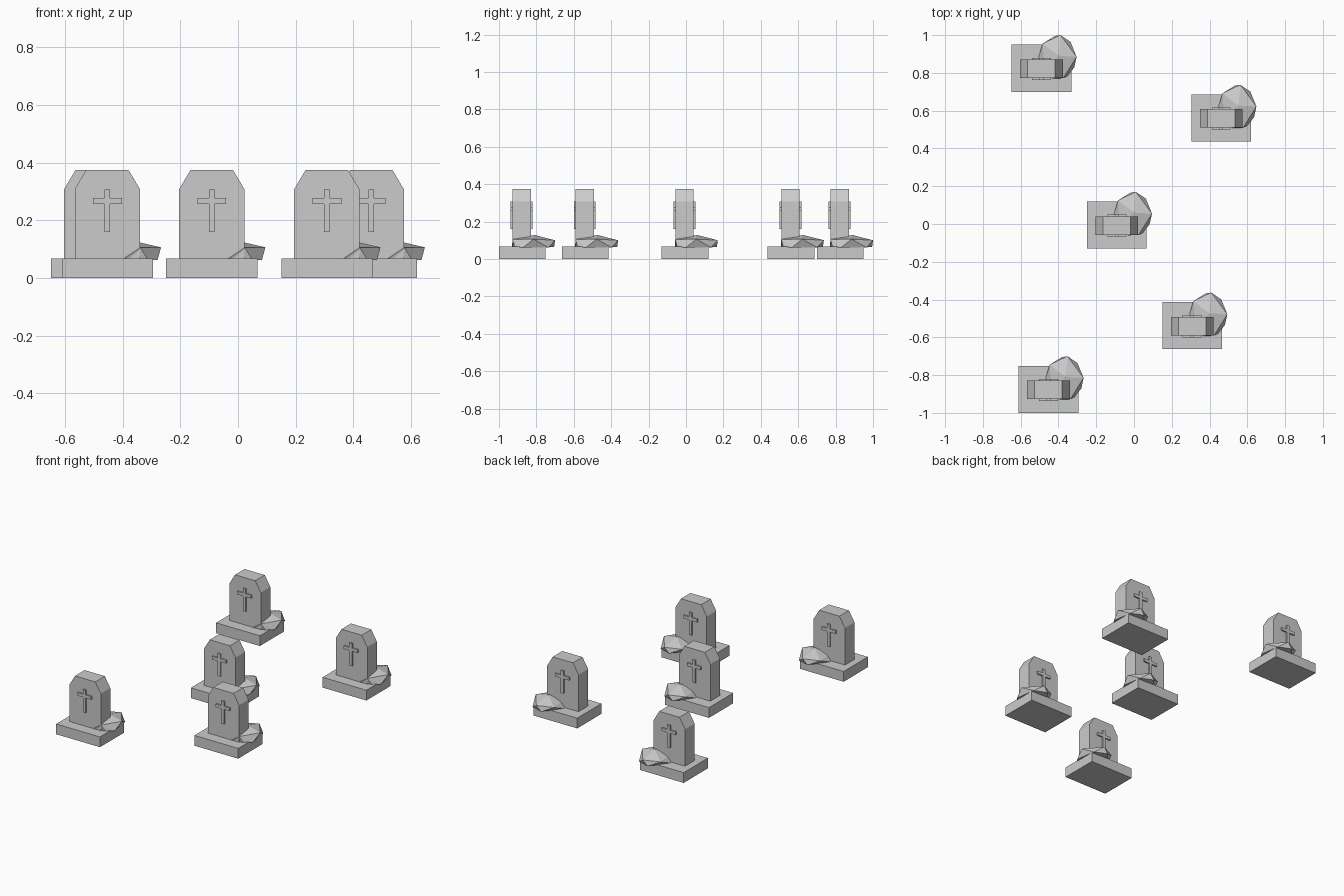
import bpy
import bmesh

cube = bpy.data.objects.get("Cube")
if cube:
    bpy.data.objects.remove(cube, do_unlink=True)

stone_grey = bpy.data.materials.new("stone_grey")
stone_grey.use_nodes = True
colour = (0.6, 0.6, 0.6, 1)
stone_grey.diffuse_color = colour
stone_grey.node_tree.nodes["Principled BSDF"].inputs["Base Color"].default_value = colour


def finish(bm, name):
    """Turn a bmesh into a flat-shaded grey mesh."""
    bmesh.ops.recalc_face_normals(bm, faces=bm.faces)
    mesh = bpy.data.meshes.new(name)
    bm.to_mesh(mesh)
    bm.free()
    mesh.materials.append(stone_grey)
    return mesh


def slab(name, half_profile, centre_x, front, back):
    """Mirror an x-z half profile and extrude it from front to back."""
    mirrored = [(-x, z) for x, z in reversed(half_profile)]
    bm = bmesh.new()
    verts = [bm.verts.new((centre_x + x, front, z)) for x, z in half_profile + mirrored]
    face = bm.faces.new(verts)
    out = bmesh.ops.extrude_face_region(bm, geom=[face], use_keep_orig=True)
    moved = [v for v in out["geom"] if isinstance(v, bmesh.types.BMVert)]
    bmesh.ops.translate(bm, verts=moved, vec=(0, back - front, 0))
    return finish(bm, name)


def boulder(name, points):
    """Faceted rock: the convex hull of a few corner points."""
    bm = bmesh.new()
    for p in points:
        bm.verts.new(p)
    bmesh.ops.convex_hull(bm, input=bm.verts)
    return finish(bm, name)


# Parts of one grave
mid = -0.091
parts = [
    slab("plinth", [(0.158, 0), (0.158, 0.067)], mid, -0.13, 0.119),
    slab("headstone", [(0.113, 0.067), (0.113, 0.308), (0.073, 0.375)],
         mid, -0.057, 0.041),
    slab("cross", [(0.01, 0.16), (0.01, 0.257), (0.05, 0.257),
                   (0.05, 0.277), (0.01, 0.277), (0.01, 0.307)],
         mid, -0.067, 0.05),
    boulder("rock", [
        (0, 0.06, 0.128),
        # upper ring
        (0.095, 0.055, 0.106), (0.01, 0.17, 0.1), (-0.085, 0.125, 0.095),
        (-0.075, 0.0, 0.095), (0.024, -0.058, 0.105),
        # lower ring
        (0.083, 0.0, 0.062), (0.063, 0.134, 0.062), (-0.02, 0.165, 0.065),
        (-0.107, 0.05, 0.065), (-0.03, -0.06, 0.067), (0.05, -0.045, 0.062)]),
]

# Five identical graves scattered over the plot
spots = {
    "back_right": (-0.399, 0.83),
    "back_left": (0.553, 0.567),
    "middle": (0, 0),
    "front_left": (0.399, -0.533),
    "front_right": (-0.362, -0.87),
}
for spot, (x, y) in spots.items():
    for mesh in parts:
        obj = bpy.data.objects.new(f"{spot}_{mesh.name}", mesh)
        obj.location = (x, y, 0)
        bpy.context.collection.objects.link(obj)
